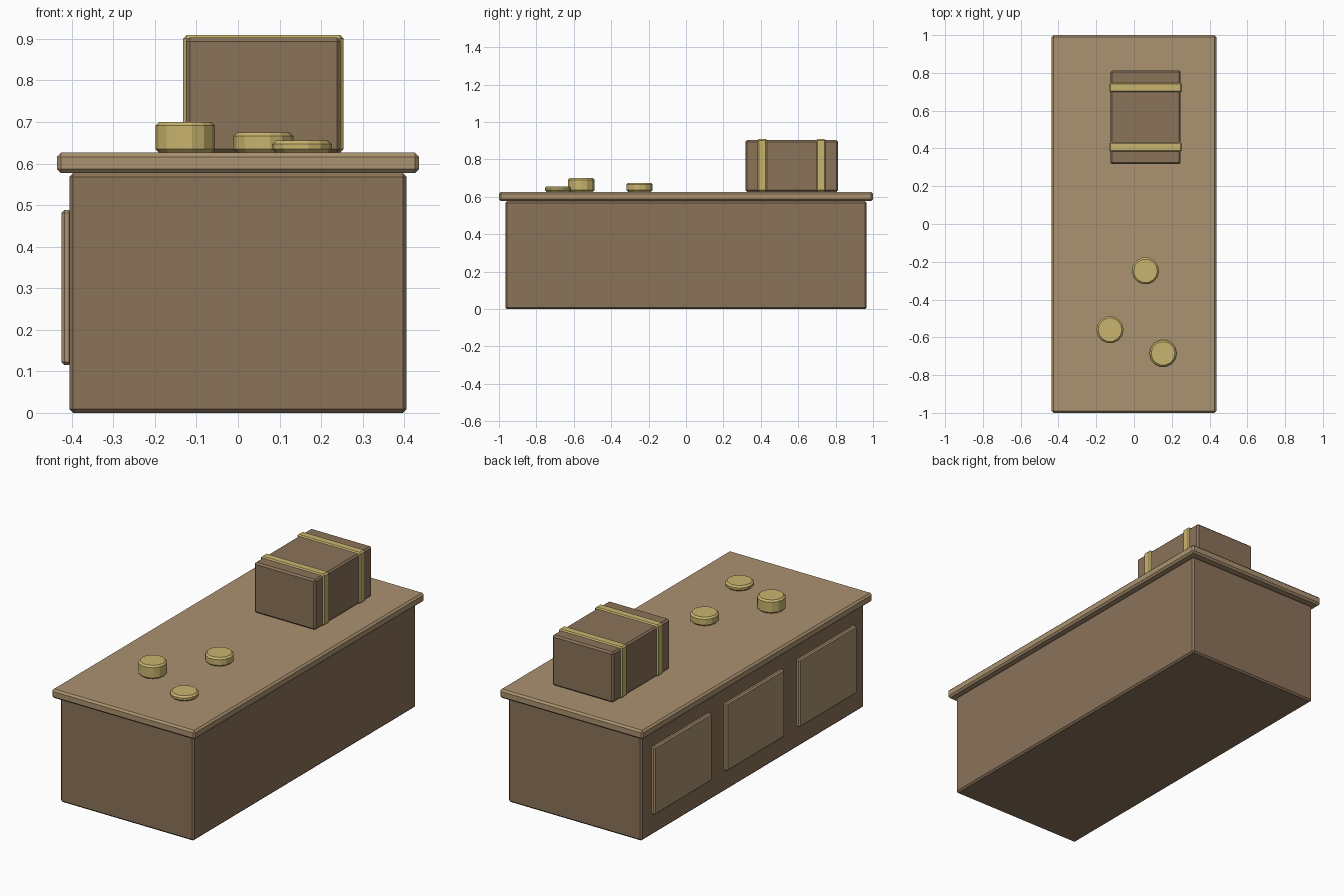
import bpy, bmesh, math
from mathutils import Matrix

if "Cube" in bpy.data.objects:
    bpy.data.objects.remove(bpy.data.objects["Cube"])


def material(name, rgb):
    # convert sRGB 0-255 to linear
    lin = [((c / 255 + 0.055) / 1.055) ** 2.4 for c in rgb]
    m = bpy.data.materials.new(name)
    m.diffuse_color = (*lin, 1)
    m.use_nodes = True
    m.node_tree.nodes["Principled BSDF"].inputs["Base Color"].default_value = m.diffuse_color
    return m


wood = material("brown wood", (139, 115, 90))
light_wood = material("light wood", (171, 146, 112))
gold = material("pale gold", (201, 181, 110))


def finish(name, bm, mat, bevel):
    # chamfer the sharp rims only
    sharp = [e for e in bm.edges if e.calc_face_angle(0) > math.radians(60)]
    bmesh.ops.bevel(bm, geom=sharp, offset=bevel, segments=1, affect='EDGES')
    me = bpy.data.meshes.new(name)
    bm.to_mesh(me)
    bm.free()
    me.materials.append(mat)
    ob = bpy.data.objects.new(name, me)
    bpy.context.collection.objects.link(ob)
    return ob


def box(name, x, y, z, mat, bevel=0.009):
    bm = bmesh.new()
    size = [b - a for a, b in (x, y, z)]
    mid = [(a + b) / 2 for a, b in (x, y, z)]
    bmesh.ops.create_cube(bm, size=1, matrix=Matrix.Translation(mid) @ Matrix.Diagonal((*size, 1)))
    return finish(name, bm, mat, bevel)


def disc(name, x, y, z0, z1, r, mat, bevel=0.009):
    bm = bmesh.new()
    place = Matrix.Translation((x, y, (z0 + z1) / 2)) @ Matrix.Rotation(math.pi / 2, 4, 'Z')
    bmesh.ops.create_cone(bm, cap_ends=True, segments=14, radius1=r, radius2=r,
                          depth=z1 - z0, matrix=place)
    return finish(name, bm, mat, bevel)


# counter body and overhanging top
box("counter_body", (-0.406, 0.406), (-0.966, 0.966), (0, 0.577), wood)
box("counter_top", (-0.436, 0.436), (-1, 1), (0.577, 0.626), light_wood, 0.01)

# raised panels on the left side
for i, y in enumerate((-0.63, 0, 0.63)):
    box(f"side_panel_{i + 1}", (-0.425, -0.40), (y - 0.25, y + 0.25), (0.115, 0.488), light_wood, 0.007)

# chest with two straps
box("chest", (-0.125, 0.247), (0.317, 0.813), (0.626, 0.903), wood)
for i, y in enumerate((0.408, 0.722)):
    box(f"chest_strap_{i + 1}", (-0.132, 0.254), (y - 0.026, y + 0.026), (0.627, 0.909), gold, 0.008)

# coin stacks
for i, (x, y, top) in enumerate(((-0.127, -0.56, 0.70), (0.061, -0.248, 0.675), (0.154, -0.685, 0.656))):
    disc(f"coin_stack_{i + 1}", x, y, 0.626, top, 0.072, gold)
